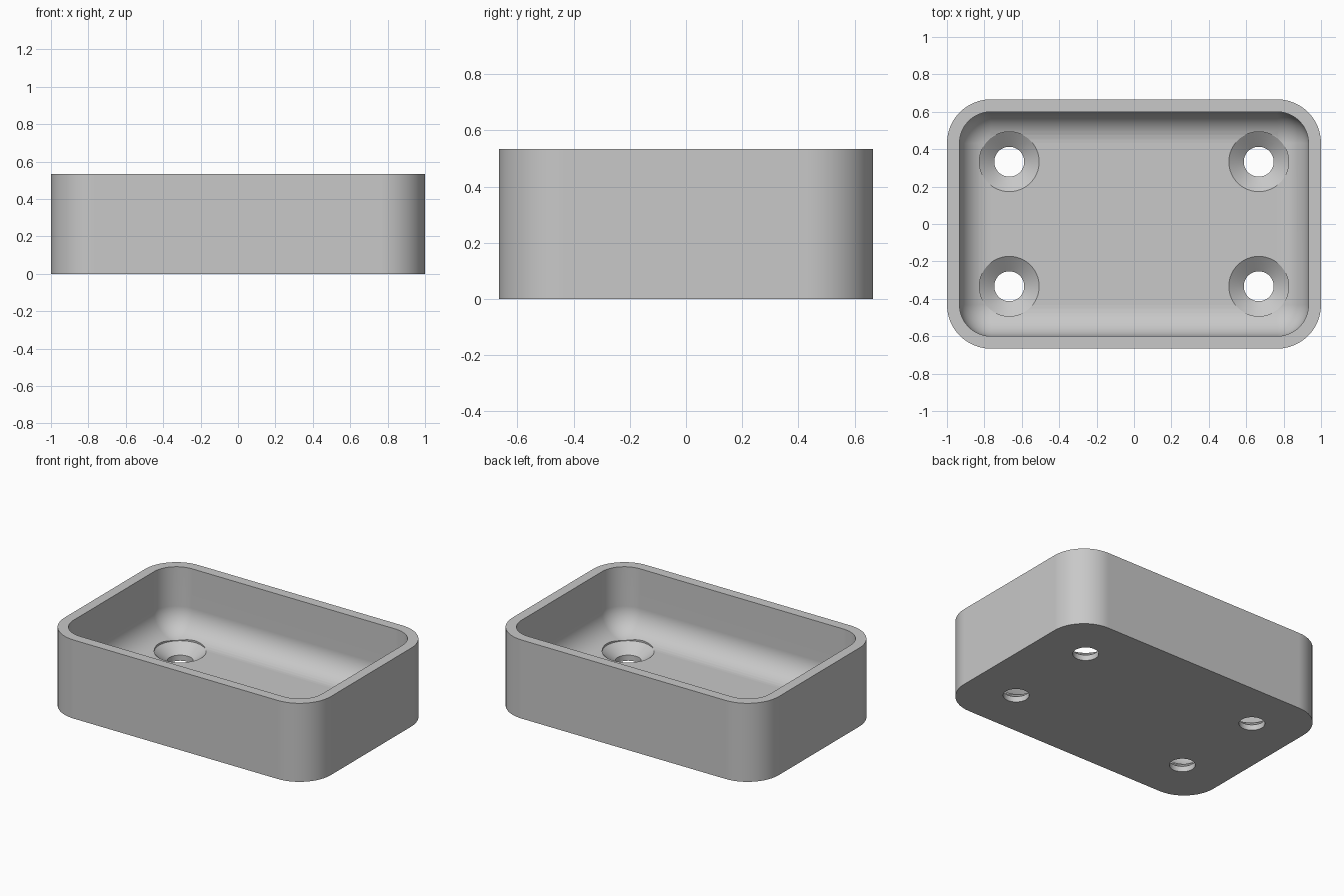
import bpy, bmesh, math
from math import sin, cos, pi

if "Cube" in bpy.data.objects:
    bpy.data.objects.remove(bpy.data.objects["Cube"], do_unlink=True)

LENGTH, WIDTH, HEIGHT = 2.0, 4 / 3, 0.533
WALL, FLOOR = 0.067, 0.1
CORNER = 0.235
FILLET = 0.166
STEPS = 12

grey = bpy.data.materials.new("plain_grey")
grey.use_nodes = True
colour = (0.58, 0.58, 0.58, 1)
grey.diffuse_color = colour
grey.node_tree.nodes["Principled BSDF"].inputs["Base Color"].default_value = colour


def make_object(name, bm):
    bmesh.ops.recalc_face_normals(bm, faces=bm.faces)
    mesh = bpy.data.meshes.new(name)
    bm.to_mesh(mesh)
    bm.free()
    mesh.materials.append(grey)
    obj = bpy.data.objects.new(name, mesh)
    bpy.context.collection.objects.link(obj)
    return obj


def loft(name, rings):
    """Skin a stack of closed point rings and cap both ends."""
    bm = bmesh.new()
    loops = [[bm.verts.new(p) for p in ring] for ring in rings]
    n = len(loops[0])
    for a, b in zip(loops, loops[1:]):
        for i in range(n):
            j = (i + 1) % n
            bm.faces.new((a[i], a[j], b[j], b[i]))
    bm.faces.new(loops[0][::-1])
    bm.faces.new(loops[-1])
    return make_object(name, bm)


def rounded_ring(inset, z):
    """Rounded rectangle moved inwards from the outer wall."""
    r = CORNER - inset
    cx, cy = LENGTH / 2 - CORNER, WIDTH / 2 - CORNER
    points = []
    for k, (sx, sy) in enumerate([(1, 1), (-1, 1), (-1, -1), (1, -1)]):
        for s in range(STEPS + 1):
            a = (k + s / STEPS) * pi / 2
            points.append((sx * cx + r * cos(a), sy * cy + r * sin(a), z))
    return points


def circle_ring(x, y, r, z, sides=64):
    return [(x + r * cos(2 * pi * i / sides), y + r * sin(2 * pi * i / sides), z)
            for i in range(sides)]


# Tray: outer wall, flat rim, inner wall and rounded edge down to the floor
rings = [rounded_ring(0, 0), rounded_ring(0, HEIGHT), rounded_ring(WALL, HEIGHT)]
for s in range(STEPS + 1):
    a = s / STEPS * pi / 2
    rings.append(rounded_ring(WALL + FILLET * (1 - cos(a)),
                              FLOOR + FILLET * (1 - sin(a))))
tray = loft("tray", rings)

# Four countersunk screw holes through the floor
hole_profile = [(0.08, -0.1), (0.08, 0.038), (0.16, 0.0985), (0.16, 0.45)]
cutters = []
for x in (-0.667, 0.667):
    for y in (-0.333, 0.333):
        cutter = loft("screw_hole_cutter",
                      [circle_ring(x, y, r, z) for r, z in hole_profile])
        cutter.hide_render = True
        cutters.append(cutter)
        cut = tray.modifiers.new("screw_hole", "BOOLEAN")
        cut.operation = "DIFFERENCE"
        cut.solver = "EXACT"
        cut.object = cutter

# Bake the holes into the tray and drop the cutters
bpy.context.view_layer.update()
depsgraph = bpy.context.evaluated_depsgraph_get()
tray_mesh = bpy.data.meshes.new_from_object(tray.evaluated_get(depsgraph))
tray.modifiers.clear()
tray.data = tray_mesh
for cutter in cutters:
    bpy.data.objects.remove(cutter, do_unlink=True)
tray_mesh.materials.clear()
tray_mesh.materials.append(grey)

# Smooth curves, sharp rims
bpy.ops.object.select_all(action="DESELECT")
tray.select_set(True)
bpy.context.view_layer.objects.active = tray
bpy.ops.object.shade_smooth_by_angle(angle=math.radians(25))
weighted = tray.modifiers.new("weighted_normals", "WEIGHTED_NORMAL")
weighted.keep_sharp = True
